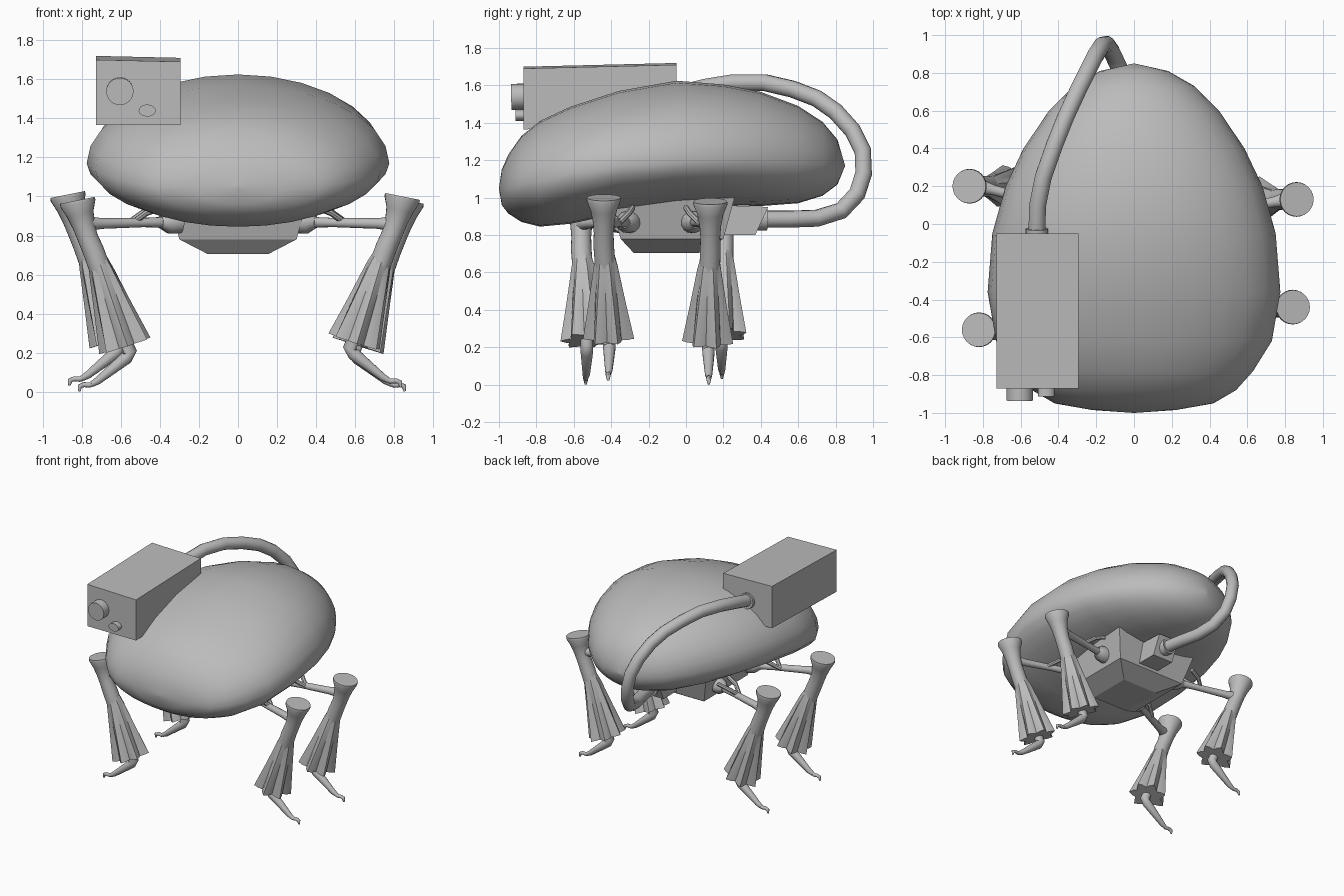
import bpy, bmesh, math
from mathutils import Vector

if "Cube" in bpy.data.objects:
    bpy.data.objects.remove(bpy.data.objects["Cube"])

grey = bpy.data.materials.new("plain_grey")
grey.use_nodes = True
grey.diffuse_color = (0.5, 0.5, 0.5, 1)
grey.node_tree.nodes["Principled BSDF"].inputs["Base Color"].default_value = grey.diffuse_color


def finish(name, bm, smooth=35):
    bmesh.ops.recalc_face_normals(bm, faces=bm.faces)
    mesh = bpy.data.meshes.new(name)
    bm.to_mesh(mesh)
    bm.free()
    mesh.materials.append(grey)
    ob = bpy.data.objects.new(name, mesh)
    bpy.context.collection.objects.link(ob)
    if smooth:
        bpy.ops.object.select_all(action='DESELECT')
        ob.select_set(True)
        bpy.context.view_layer.objects.active = ob
        bpy.ops.object.shade_smooth_by_angle(angle=math.radians(smooth))
    return ob


def loft(name, rings, smooth=35):
    """Skin a list of equal closed rings and cap both ends."""
    bm = bmesh.new()
    loops = [[bm.verts.new(p) for p in ring] for ring in rings]
    n = len(loops[0])
    for a, b in zip(loops, loops[1:]):
        for i in range(n):
            j = (i + 1) % n
            bm.faces.new((a[i], a[j], b[j], b[i]))
    bm.faces.new(loops[0])
    bm.faces.new(loops[-1])
    bmesh.ops.remove_doubles(bm, verts=bm.verts, dist=0.0002)
    return finish(name, bm, smooth)


def sweep(name, path, radii, sides=12, pleats=0, depth=(), smooth=35):
    """Round or pleated tube of varying radius along a path."""
    pts = [Vector(p) for p in path]
    if not isinstance(radii, (list, tuple)):
        radii = [radii] * len(pts)
    old, side, rings = None, None, []
    for k, p in enumerate(pts):
        t = (pts[min(k + 1, len(pts) - 1)] - pts[max(k - 1, 0)]).normalized()
        if old is None:
            side = t.orthogonal().normalized()
        else:
            side = old.rotation_difference(t) @ side
        up, old = t.cross(side), t
        ring = []
        for i in range(sides):
            a = math.tau * i / sides
            r = radii[k]
            if pleats:
                r *= 1 + depth[k] * math.cos(pleats * a)
            ring.append(p + (side * math.cos(a) + up * math.sin(a)) * r)
        rings.append(ring)
    return loft(name, rings, smooth)


def frustum(name, levels):
    """Flat-sided block from rectangles: z, half width, y front, y back."""
    return loft(name, [[(-w, f, z), (w, f, z), (w, b, z), (-w, b, z)]
                       for z, w, f, b in levels], 0)


# Egg-shaped shell: y, half width, top, middle, bottom
stations = [
    (-1.0, .002, 1.052, 1.05, 1.048), (-.985, .22, 1.15, 1.05, .96),
    (-.95, .42, 1.23, 1.05, .915), (-.88, .54, 1.33, 1.07, .87),
    (-.78, .63, 1.41, 1.09, .845), (-.62, .73, 1.485, 1.13, .86),
    (-.36, .775, 1.57, 1.17, .915), (-.05, .75, 1.625, 1.19, .955),
    (.2, .68, 1.605, 1.2, .96), (.4, .585, 1.565, 1.2, .955),
    (.6, .45, 1.49, 1.19, .97), (.73, .32, 1.405, 1.18, 1.01),
    (.81, .18, 1.31, 1.17, 1.07), (.85, .002, 1.172, 1.17, 1.168)]
rings = []
for y, w, top, mid, low in stations:
    ring = []
    for i in range(28):
        a = math.tau * i / 28
        s = math.sin(a)
        ring.append((w * math.cos(a), y, mid + s * ((top - mid) if s > 0 else (mid - low))))
    rings.append(ring)
loft("shell", rings, 80)

# Underbody and rear hose socket
frustum("underbody", [(1.0, .36, -.41, .26), (.78, .3, -.35, .2), (.705, .155, -.28, .07)])
loft("hose_socket", [[(x, y, z) for y, z in ((.18, .96), (.44, .95), (.37, .8), (.16, .8))]
                     for x in (-.06, .12)], 0)

# Camera box, slightly nose-down
loft("camera_box", [[(x, y, z) for x, z in ((-.727, lo), (-.295, lo), (-.295, hi - .01), (-.727, hi))]
                    for y, lo, hi in ((-.87, 1.365, 1.70), (-.05, 1.385, 1.72))], 0)
sweep("large_lens", [(-.605, -.86, 1.54), (-.605, -.935, 1.538)], .07, 24)
small = sweep("small_lens", [(0, -.86, 0), (0, -.912, 0)], .044, 18)
small.location = (-.465, 0, 1.44)
small.scale.z = .7

# Hose and its collars
hose = [(-.515, -.06, 1.55), (-.51, .1, 1.59), (-.48, .25, 1.615), (-.42, .42, 1.615),
        (-.36, .57, 1.58), (-.3, .7, 1.53), (-.25, .8, 1.46), (-.205, .89, 1.36),
        (-.17, .945, 1.25), (-.145, .95, 1.13), (-.12, .915, 1.02), (-.08, .83, .93),
        (-.04, .7, .89), (0, .55, .885), (.03, .38, .885)]
sweep("hose", hose, .046, 12, smooth=60)
sweep("box_collar", [(-.515, -.06, 1.55), (-.515, -.025, 1.555)], .06, 16)
sweep("socket_collar", [(.03, .38, .885), (.022, .43, .885)], .062, 16)


def leg(name, side, kx, ky, hub_y, lift):
    """One leg; offsets run outward from the knee cup."""
    drift = .03 if ky < 0 else -.01

    def at(dx, z, f=0.0):
        return (side * (kx + dx), ky + drift * f, z + lift)

    # Hip hub, arm and braces
    hub = (side * .3, hub_y, .87)
    end = Vector(at(-.05, .86 - lift))
    mid = Vector(hub).lerp(end, .4)
    sweep(name + "_hip", [hub, Vector(hub).lerp(end, .12), Vector(hub).lerp(end, .2)],
          [.06, .058, .03], 14)
    sweep(name + "_arm", [hub, mid, Vector(hub).lerp(end, .85), end], [.03, .024, .028, .04], 12)
    for k in (-1, 1):
        sweep(name + "_brace", [mid + Vector((side * .05, 0, 0)),
                                mid + Vector((-side * .02, k * .05, .05)),
                                mid + Vector((-side * .1, k * .07, .08))], .016, 8)

    # Flared knee cup and upper shin
    sweep(name + "_cup", [at(.003, .98), at(0, .965), at(-.012, .91), at(-.03, .85),
                          at(-.05, .79), at(-.08, .72), at(-.13, .58, .4)],
          [.09, .092, .07, .058, .053, .055, .055], 24, smooth=50)

    # Pleated sleeve
    sweep(name + "_sleeve", [at(-.1, .68, .2), at(-.12, .62, .4), at(-.18, .43, .7), at(-.243, .235, 1)],
          [.05, .062, .09, .118], 28, 7, (0, .06, .13, .2), 25)

    # Lower shin and hooked toe
    sweep(name + "_foot", [at(-.2, .36, 1), at(-.27, .2, 1), at(-.25, .175, 1), at(-.1, .055, .9),
                           at(-.07, .038, .8)], [.035, .034, .034, .02, .015], 12, smooth=60)
    sweep(name + "_toe", [at(-.085, .045, .8), at(-.06, .034, .8), at(-.03, .036, .8),
                          at(-.01, .028, .8), at(-.006, .002, .8)],
          [.014, .014, .013, .013, .006], 10, smooth=60)


leg("front_left_leg", 1, .84, -.44, -.3, .02)
leg("back_left_leg", 1, .86, .13, .03, 0)
leg("front_right_leg", -1, .82, -.56, -.34, 0)
leg("back_right_leg", -1, .87, .2, .06, .03)
